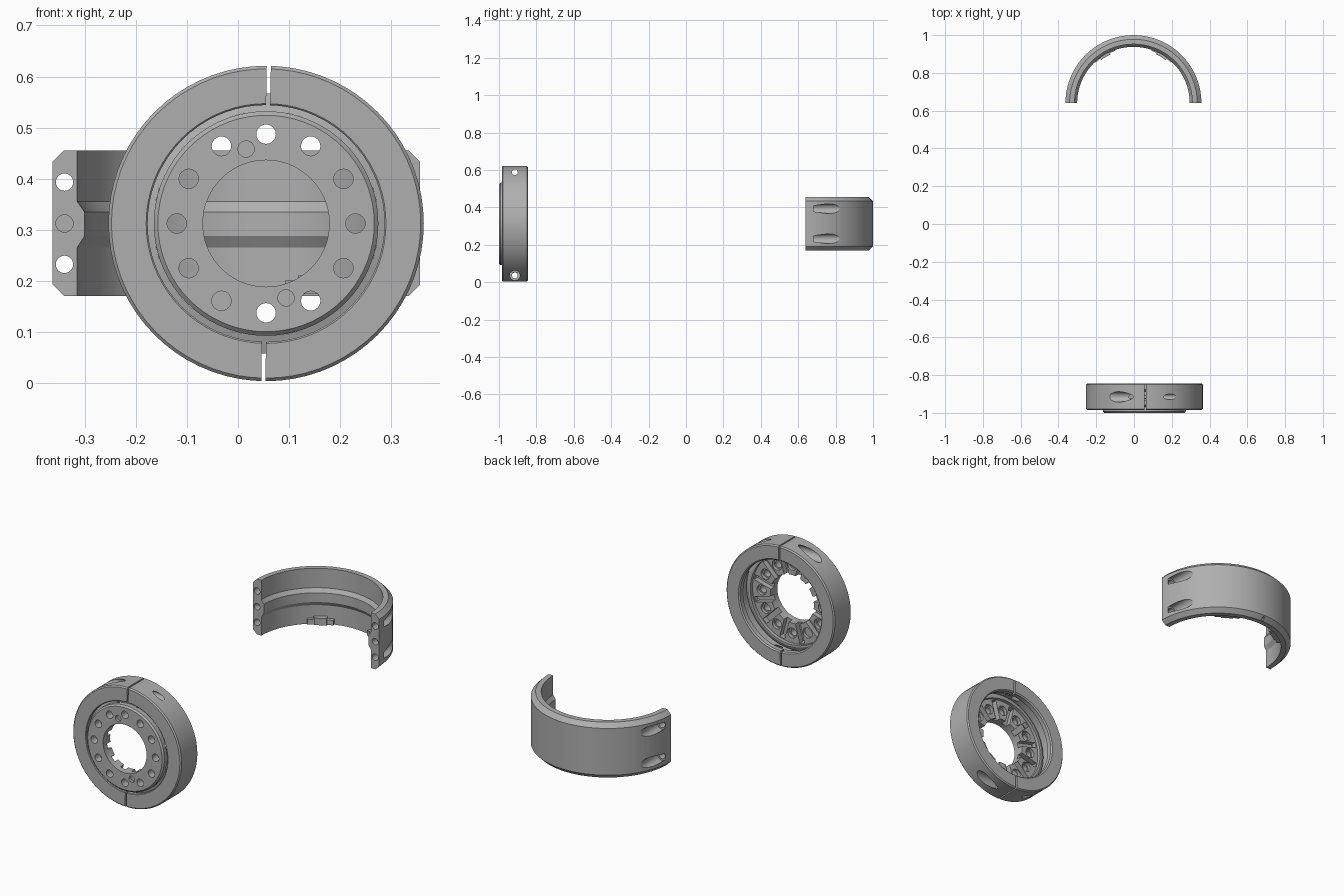
import bpy, bmesh
from math import radians, cos, sin, pi
from mathutils import Matrix, Vector

cube = bpy.data.objects.get("Cube")
if cube:
    bpy.data.objects.remove(cube, do_unlink=True)

metal = bpy.data.materials.new("plain grey metal")
metal.use_nodes = True
grey = (0.43, 0.43, 0.43, 1)
metal.diffuse_color = grey
metal.node_tree.nodes["Principled BSDF"].inputs["Base Color"].default_value = grey


def to_object(name, bm):
    bmesh.ops.recalc_face_normals(bm, faces=bm.faces)
    mesh = bpy.data.meshes.new(name)
    bm.to_mesh(mesh)
    bm.free()
    obj = bpy.data.objects.new(name, mesh)
    bpy.context.collection.objects.link(obj)
    mesh.materials.append(metal)
    return obj


def lathe(name, profile, matrix, steps, start=0, sweep=360):
    """Turn a closed (radius, height) profile about z; partial turns get end caps."""
    bm = bmesh.new()
    full = sweep == 360
    rings = []
    for i in range(steps if full else steps + 1):
        a = radians(start + sweep * i / steps)
        rings.append([bm.verts.new(matrix @ Vector((r * cos(a), r * sin(a), h)))
                      for r, h in profile])
    n = len(profile)
    for i in range(steps):
        a, b = rings[i], rings[(i + 1) % len(rings)]
        for j in range(n):
            k = (j + 1) % n
            bm.faces.new((a[j], a[k], b[k], b[j]))
    if not full:
        bm.faces.new(rings[0])
        bm.faces.new(rings[-1])
    return to_object(name, bm)


def rod(start, end, radius):
    a, b = Vector(start), Vector(end)
    turn = (b - a).to_track_quat('Z', 'Y').to_matrix().to_4x4()
    bm = bmesh.new()
    bmesh.ops.create_cone(bm, cap_ends=True, segments=24, radius1=radius, radius2=radius,
                          depth=(b - a).length, matrix=Matrix.Translation((a + b) / 2) @ turn)
    return to_object("cutter", bm)


def block(size, matrix):
    bm = bmesh.new()
    bmesh.ops.create_cube(bm, size=1, matrix=matrix @ Matrix.Diagonal((*size, 1)))
    return to_object("cutter", bm)


def cut(obj, cutters):
    bpy.context.view_layer.objects.active = obj
    for c in cutters:
        c.hide_render = True
        mod = obj.modifiers.new("cut", 'BOOLEAN')
        mod.operation, mod.solver, mod.object = 'DIFFERENCE', 'EXACT', c
        bpy.ops.object.modifier_apply(modifier=mod.name)
        bpy.data.objects.remove(c, do_unlink=True)


def finish(obj):
    bpy.ops.object.select_all(action='DESELECT')
    obj.select_set(True)
    bpy.context.view_layer.objects.active = obj
    bpy.ops.object.shade_smooth_by_angle(angle=radians(25))


# Clamp ring: grooved section, split into two bolted halves
CX, CZ = 0.055, 0.312
centre = Matrix.Translation((CX, 0, CZ))
facing = centre @ Matrix.Rotation(-pi / 2, 4, 'X')
clamp_profile = [(0.235, -0.985), (0.303, -0.985), (0.309, -0.979), (0.309, -0.851),
                 (0.303, -0.845), (0.238, -0.845), (0.232, -0.851), (0.232, -0.875),
                 (0.262, -0.887), (0.262, -0.957), (0.232, -0.967), (0.232, -0.982)]
for name, side in (("clamp_half_left", 1), ("clamp_half_right", -1)):
    half = lathe(name, clamp_profile, facing, 72)
    slope = centre @ Matrix.Rotation(radians(1), 4, 'Y')
    cutters = [block((0.5, 0.5, 0.9),
                     slope @ Matrix.Translation((-side * (0.25 - 0.004), -0.915, 0)))]
    # Each bolt runs across the split, with its head pocket on one half
    for up in (1, -1):
        z = CZ + up * 0.276
        cutters.append(rod((CX - 0.4, -0.915, z), (CX + 0.4, -0.915, z), 0.0155))
        if side == -up:
            cutters.append(rod((CX - up * 0.045, -0.915, z),
                               (CX - up * 0.4, -0.915, z), 0.0275))
    cut(half, cutters)
    finish(half)

# Flanged disc held in the ring, with bolt circle and radial slots at the back
disc_profile = [(0.124, -1.0), (0.212, -1.0), (0.22, -0.992), (0.22, -0.968),
                (0.255, -0.957), (0.255, -0.935), (0.235, -0.925), (0.226, -0.925),
                (0.226, -0.943), (0.124, -0.943)]
disc = lathe("tool_disc", disc_profile, facing, 72)
cutters = []
for i in range(12):
    a = radians(30 * i)
    x, z = CX + 0.175 * cos(a), CZ + 0.175 * sin(a)
    cutters.append(rod((x, -1.1, z), (x, -0.8, z), 0.019))
    cutters.append(rod((x, -0.96, z), (x, -0.8, z), 0.026))
    cutters.append(block((0.12, 0.05, 0.028), centre @ Matrix.Rotation(a + radians(15), 4, 'Y')
                         @ Matrix.Translation((0.16, -0.945, 0))))
for a in (radians(105), radians(285)):
    x, z = CX + 0.151 * cos(a), CZ + 0.151 * sin(a)
    cutters.append(rod((x, -1.1, z), (x, -0.985, z), 0.016))
cut(disc, cutters)
finish(disc)

# Half shell: chamfered outside, raised band inside
SX, SY = -0.003, 0.64
upright = Matrix.Translation((SX, SY, 0))
shell_profile = [(0.312, 0.455), (0.338, 0.455), (0.36, 0.433), (0.36, 0.192),
                 (0.338, 0.17), (0.312, 0.17), (0.312, 0.265), (0.298, 0.287),
                 (0.298, 0.335), (0.312, 0.355)]
shell = lathe("half_shell", shell_profile, upright, 40, 0, 180)
cutters = [block((0.012, 0.03, 0.03), Matrix.Translation((SX, SY + 0.355, 0.172)))]
for side in (1, -1):
    x = SX + side * 0.337
    for z in (0.232, 0.393):
        cutters.append(rod((x, 0.5, z), (x, 1.2, z), 0.017))
        cutters.append(rod((x, 0.682, z), (x, 1.2, z), 0.0255))
    cutters.append(rod((x, 0.5, 0.312), (x, 0.675, 0.312), 0.017))
cut(shell, cutters)
finish(shell)

# Stepped locating lugs on the inner lower rim
for name, middle in (("lug_left", 59), ("lug_right", 121)):
    for part, reach, top, spread in (("base", 0.293, 0.2, 12), ("key", 0.285, 0.21, 6)):
        profile = [(reach, 0.174), (0.318, 0.174), (0.318, top), (reach, top)]
        finish(lathe(f"{name}_{part}", profile, upright, 6, middle - spread, 2 * spread))
